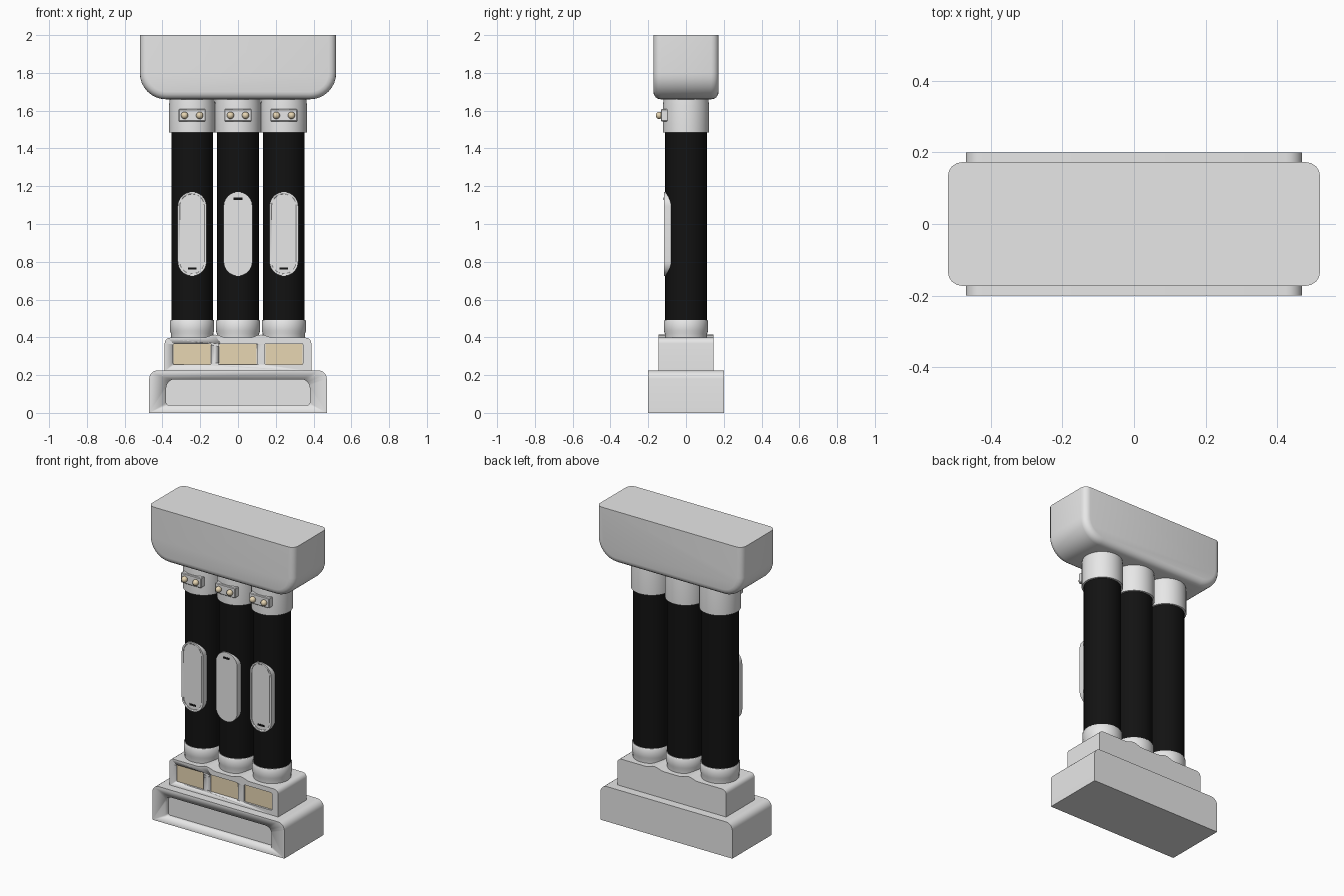
import bpy, bmesh, math
from mathutils import Matrix

if "Cube" in bpy.data.objects:
    bpy.data.objects.remove(bpy.data.objects["Cube"])


def material(name, col):
    m = bpy.data.materials.new(name)
    m.diffuse_color = (*col, 1)
    m.use_nodes = True
    m.node_tree.nodes["Principled BSDF"].inputs["Base Color"].default_value = m.diffuse_color
    return m


GREY = material("light grey", (0.8, 0.8, 0.8))
BLACK = material("black", (0.006, 0.006, 0.006))
TAN = material("tan", (0.8, 0.67, 0.45))


def finish(name, bm, mat, angle=35):
    bmesh.ops.recalc_face_normals(bm, faces=bm.faces)
    me = bpy.data.meshes.new(name)
    bm.to_mesh(me)
    bm.free()
    me.materials.append(mat)
    ob = bpy.data.objects.new(name, me)
    bpy.context.collection.objects.link(ob)
    bpy.ops.object.select_all(action='DESELECT')
    ob.select_set(True)
    bpy.context.view_layer.objects.active = ob
    bpy.ops.object.shade_smooth_by_angle(angle=math.radians(angle))
    return ob


def rounded(x0, x1, z0, z1, rb, rt, n=6):
    """Outline in x, z with bottom corner radius rb and top corner radius rt."""
    pts = []
    for cx, cz, r, a in ((x1 - rb, z0 + rb, rb, -90), (x1 - rt, z1 - rt, rt, 0),
                         (x0 + rt, z1 - rt, rt, 90), (x0 + rb, z0 + rb, rb, 180)):
        for i in range(n + 1 if r else 1):
            t = math.radians(a + 90 * i / n)
            pts.append((cx + r * math.cos(t), cz + r * math.sin(t)))
    return pts


def prism_bm(pts, y0, y1):
    bm = bmesh.new()
    f = bm.faces.new([bm.verts.new((x, y0, z)) for x, z in pts])
    ext = bmesh.ops.extrude_face_region(bm, geom=[f])
    for v in ext['geom']:
        if isinstance(v, bmesh.types.BMVert):
            v.co.y = y1
    bmesh.ops.remove_doubles(bm, verts=bm.verts, dist=1e-5)
    bmesh.ops.recalc_face_normals(bm, faces=bm.faces)
    return bm


def prism(name, pts, y0, y1, mat):
    return finish(name, prism_bm(pts, y0, y1), mat)


def cut(ob, pts, y0, y1):
    """Carve a recess and remove the cutter."""
    cutter = prism("cutter", pts, y0, y1, GREY)
    mod = ob.modifiers.new("recess", 'BOOLEAN')
    mod.object = cutter
    mod.solver = 'EXACT'
    bpy.ops.object.select_all(action='DESELECT')
    bpy.context.view_layer.objects.active = ob
    ob.select_set(True)
    bpy.ops.object.modifier_move_to_index(modifier=mod.name, index=0)
    bpy.ops.object.modifier_apply(modifier=mod.name)
    bpy.data.objects.remove(cutter)


def lathe(name, x, prof, mat, n=40):
    """Closed solid of revolution about a vertical axis at x."""
    bm = bmesh.new()
    rings = []
    for r, z in prof:
        rings.append([bm.verts.new((x + r * math.cos(2 * math.pi * i / n),
                                    r * math.sin(2 * math.pi * i / n), z)) for i in range(n)])
    for a, b in zip(rings, rings[1:]):
        for i in range(n):
            bm.faces.new((a[i], a[(i + 1) % n], b[(i + 1) % n], b[i]))
    bm.faces.new(rings[0])
    bm.faces.new(rings[-1])
    return finish(name, bm, mat)


# base with a long front recess
base = prism("base", rounded(-0.47, 0.47, 0, 0.225, 0, 0.045), -0.2, 0.2, GREY)
cut(base, rounded(-0.38, 0.38, 0.042, 0.178, 0.012, 0.045), -0.25, -0.165)

# plinth with low humps between the columns
pts = rounded(-0.388, 0.388, 0.22, 0.398, 0, 0.03)
k = 1 + 7  # bottom right point plus the top right corner
hump = []
for cx in (0.122, -0.122):
    for i in range(9):
        t = i / 8
        hump.append((cx + 0.065 * (1 - 2 * t), 0.398 + 0.016 * math.sin(math.pi * t) ** 2))
plinth = prism("plinth", pts[:k] + hump + pts[k:], -0.145, 0.145, GREY)

# top block, rounded below and along its upright corners, sharp on top
bm = prism_bm(rounded(-0.52, 0.52, 1.66, 2.0, 0.14, 0, 8), -0.173, 0.173)
edges = [e for e in bm.edges
         if abs(e.verts[0].co.y - e.verts[1].co.y) < 1e-4
         and min(v.co.z for v in e.verts) < 1.99]
bmesh.ops.bevel(bm, geom=edges, offset=0.04, segments=4, profile=0.5, affect='EDGES')
finish("top_block", bm, GREY)

for i, x in enumerate((-0.243, 0, 0.243)):
    side = ("left", "middle", "right")[i]
    # panel set into the plinth
    cut(plinth, rounded(x - 0.1, x + 0.1, 0.255, 0.368, 0.008, 0.008), -0.2, -0.132)
    prism(side + "_panel", rounded(x - 0.098, x + 0.098, 0.257, 0.366, 0, 0), -0.136, -0.13, TAN)

    # column and its collars
    lathe(side + "_column", x, [(0.11, 0.45), (0.11, 1.52)], BLACK)
    lathe(side + "_lower_collar", x,
          [(0.112, 0.38), (0.112, 0.42), (0.117, 0.435), (0.117, 0.487), (0.113, 0.493)], GREY)
    lathe(side + "_upper_collar", x,
          [(0.122, 1.485), (0.122, 1.63), (0.116, 1.68)], GREY)

    # oval plate, scooped on the outer columns
    oval = prism(side + "_oval", rounded(x - 0.076, x + 0.076, 0.725, 1.17, 0.0759, 0.0759, 10),
                 -0.117, -0.06, GREY)
    if x:
        cut(oval, rounded(x - 0.065, x + 0.065, 0.737, 1.158, 0.0649, 0.0649, 10), -0.15, -0.1125)
    z = 0.765 if x else 1.133
    y = -0.1125 if x else -0.117
    prism(side + "_slot", rounded(x - 0.023, x + 0.023, z - 0.006, z + 0.006, 0, 0),
          y - 0.002, y + 0.002, BLACK)

    # bracket with two round studs
    bm = prism_bm(rounded(x - 0.072, x + 0.072, 1.543, 1.608, 0, 0), -0.133, -0.09)
    bmesh.ops.bevel(bm, geom=list(bm.edges), offset=0.004, segments=1, affect='EDGES')
    finish(side + "_bracket", bm, GREY, 20)
    for s in (-1, 1):
        bm = bmesh.new()
        bmesh.ops.create_uvsphere(bm, u_segments=16, v_segments=10, radius=0.019,
                                  matrix=Matrix.Translation((x + s * 0.04, -0.141, 1.575)))
        finish(side + ("_stud_left" if s < 0 else "_stud_right"), bm, TAN)
